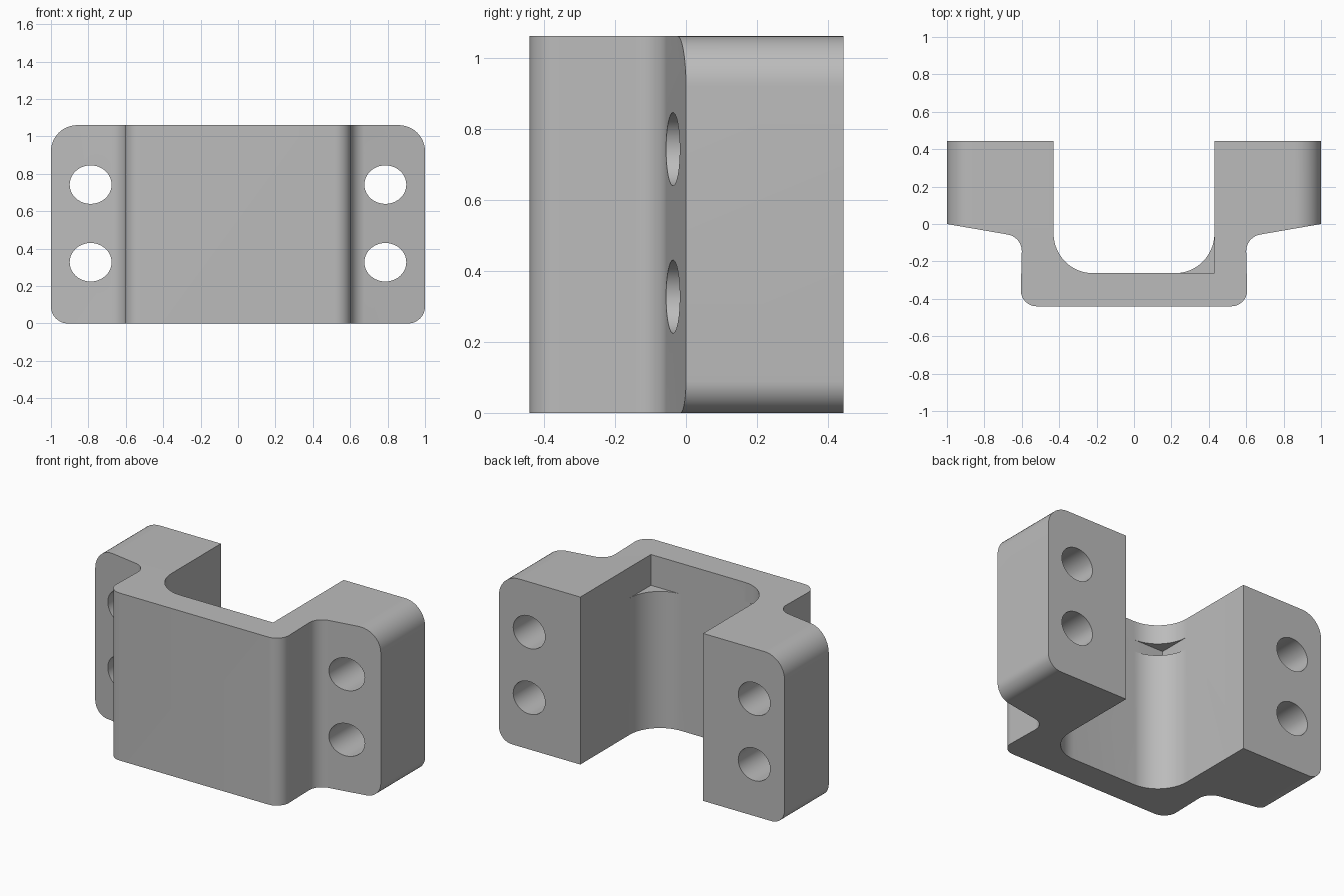
import bpy, bmesh, math

old = bpy.data.objects.get("Cube")
if old:
    bpy.data.objects.remove(old, do_unlink=True)

HEIGHT = 1.06
grey = bpy.data.materials.new("plain grey")
grey.use_nodes = True
colour = (0.5, 0.5, 0.5, 1)
grey.diffuse_color = colour
grey.node_tree.nodes["Principled BSDF"].inputs["Base Color"].default_value = colour


def arc(cx, cy, rx, ry, start, end, steps=12):
    """Points on an elliptical arc, angles in degrees."""
    angles = [math.radians(start + (end - start) * i / steps) for i in range(steps + 1)]
    return [(cx + rx * math.cos(a), cy + ry * math.sin(a)) for a in angles]


def prism(name, outline, low, high, along="z"):
    """Extrude an outline along z, or an x-z outline along y."""
    bm = bmesh.new()
    place = (lambda p: (p[0], p[1], low)) if along == "z" else (lambda p: (p[0], low, p[1]))
    face = bm.faces.new([bm.verts.new(place(p)) for p in outline])
    grown = bmesh.ops.extrude_face_region(bm, geom=[face])["geom"]
    offset = (0, 0, high - low) if along == "z" else (0, high - low, 0)
    bmesh.ops.translate(bm, vec=offset, verts=[v for v in grown if isinstance(v, bmesh.types.BMVert)])
    bmesh.ops.recalc_face_normals(bm, faces=bm.faces)
    mesh = bpy.data.meshes.new(name)
    bm.to_mesh(mesh)
    bm.free()
    mesh.materials.append(grey)
    obj = bpy.data.objects.new(name, mesh)
    bpy.context.collection.objects.link(obj)
    return obj


# Bracket: half of the plan outline, mirrored to the other side
half = (arc(0.52, -0.355, 0.085, 0.085, -90, 0)
        + arc(0.69, -0.145, 0.09, 0.09, 180, 100)
        + [(1, 0), (1, 0.443), (0.43, 0.443)]
        + arc(0.22, -0.05, 0.21, 0.213, 0, -90, 16))
outline = half + [(-x, y) for x, y in reversed(half)]
bracket = prism("bracket", outline, 0, HEIGHT)

cutters = []


def boolean(cutter, operation):
    cutter.hide_render = True
    cutters.append(cutter)
    mod = bracket.modifiers.new(cutter.name, "BOOLEAN")
    mod.object, mod.operation, mod.solver = cutter, operation, "EXACT"


# Rounded outer corners of the arms
top, low = 0.14, 0.09
rounded = (arc(1 - low, low, low, low, -90, 0) + arc(1 - top, HEIGHT - top, top, top, 0, 90)
           + arc(top - 1, HEIGHT - top, top, top, 90, 180) + arc(low - 1, low, low, low, 180, 270))
boolean(prism("corner_rounding", rounded, -1, 1, "y"), "INTERSECT")

# Bolt holes
for side in (-1, 1):
    for z in (0.327, 0.742):
        hole = arc(side * 0.788, z, 0.112, 0.103, 0, 360, 40)[:-1]
        boolean(prism("bolt_hole", hole, -1, 1, "y"), "DIFFERENCE")

# Square recesses in the inner fillets: open at the top on the left, a slot on the right
for side, ceiling in ((1, HEIGHT + 0.1), (-1, 0.94)):
    square = [(side * x, y) for x, y in ((0.22, -0.263), (0.43, -0.263), (0.43, -0.05), (0.22, -0.05))]
    boolean(prism("corner_recess", square, 0.865, ceiling), "DIFFERENCE")

# Apply the cuts and drop the cutters
bpy.ops.object.select_all(action="DESELECT")
bracket.select_set(True)
bpy.context.view_layer.objects.active = bracket
for name in [m.name for m in bracket.modifiers]:
    bpy.ops.object.modifier_apply(modifier=name)
for cutter in cutters:
    bpy.data.objects.remove(cutter, do_unlink=True)
bpy.ops.object.shade_smooth_by_angle(angle=math.radians(30))
